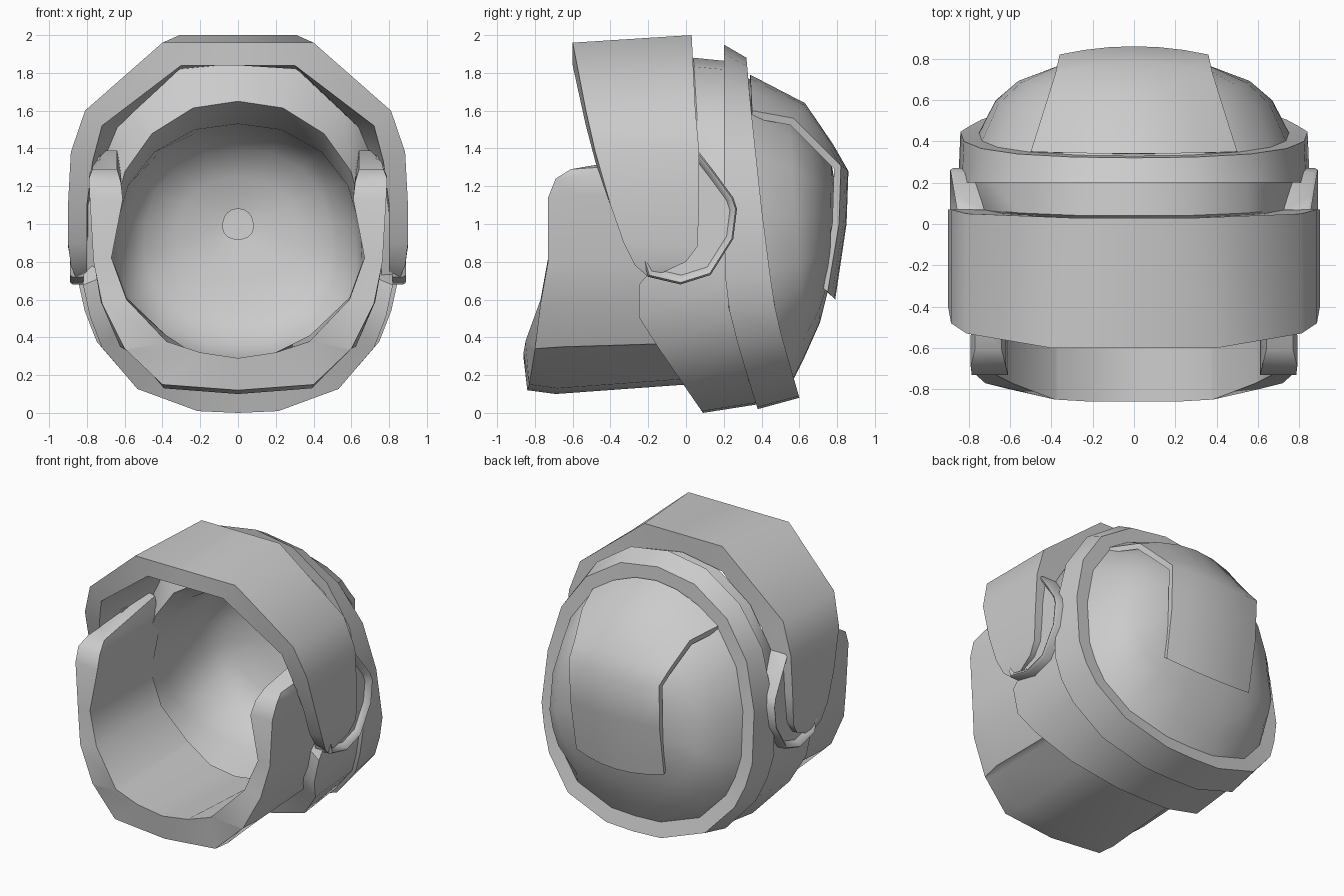
import bpy, bmesh, math
from mathutils import Vector

cube = bpy.data.objects.get("Cube")
if cube:
    bpy.data.objects.remove(cube, do_unlink=True)

grey = bpy.data.materials.new("plain grey")
grey.use_nodes = True
colour = (0.6, 0.6, 0.6, 1)
grey.diffuse_color = colour
grey.node_tree.nodes["Principled BSDF"].inputs["Base Color"].default_value = colour


def loft(name, rows, ring=False, caps=False):
    """Skin a series of closed loops that share one point count."""
    bm = bmesh.new()
    grid = [[bm.verts.new(p) for p in row] for row in rows]
    n = len(grid[0])
    pairs = list(zip(grid, grid[1:]))
    if ring:
        pairs.append((grid[-1], grid[0]))
    for a, b in pairs:
        for i in range(n):
            j = (i + 1) % n
            bm.faces.new((a[i], a[j], b[j], b[i]))
    if caps:
        bm.faces.new(grid[0][::-1])
        bm.faces.new(grid[-1])
    bmesh.ops.recalc_face_normals(bm, faces=bm.faces)
    mesh = bpy.data.meshes.new(name)
    bm.to_mesh(mesh)
    bm.free()
    obj = bpy.data.objects.new(name, mesh)
    bpy.context.collection.objects.link(obj)
    mesh.materials.append(grey)
    bpy.ops.object.select_all(action='DESELECT')
    obj.select_set(True)
    bpy.context.view_layer.objects.active = obj
    bpy.ops.object.shade_smooth_by_angle(angle=math.radians(46))


def lookup(z, table):
    """Depth at a height, linear between (height, depth) pairs."""
    if z <= table[0][0]:
        return table[0][1]
    for (z0, y0), (z1, y1) in zip(table, table[1:]):
        if z <= z1:
            return y0 + (y1 - y0) * (z - z0) / (z1 - z0)
    return table[-1][1]


# Half outline of the head opening, in units of half width and half height
HALF = [(0, 1), (.35, .95), (.67, .76), (.88, .48), (.98, .12), (1, -.28),
        (.955, -.46), (.88, -.63), (.65, -.865), (.26, -.99), (0, -1)]
OUTLINE = HALF + [(-x, z) for x, z in HALF[-2:0:-1]]


def hoop(width, top, bottom, table):
    mid, half = (top + bottom) / 2, (top - bottom) / 2
    return [(x * width, lookup(mid + z * half, table), mid + z * half) for x, z in OUTLINE]


def mirrored(rows):
    """Rows run from one end to the centre; add the other side."""
    other = [[(-x, y, z) for x, y, z in row] for row in rows[-2::-1]]
    return rows + other


# Tilted ring around the back of the head
ring_front = [(.02, .38), (.3, .29), (.62, .21), (1.2, .2)]
ring_back = [(.08, .6), (.5, .48), (.9, .42), (1.65, .34), (1.88, .32)]
dome_base = hoop(.75, 1.77, .18, ring_back)
loft("rear_ring", [
    hoop(.85, 1.95, .02, ring_front),
    hoop(.84, 1.88, .08, ring_back),
    dome_base,
    hoop(.76, 1.82, .14, ring_front)], ring=True)

# Main shell: outer band, brow face and the bowl-shaped lining
shell_front = [(0, .09), (.13, 0), (.35, -.15), (.5, -.25), (.68, -.25), (1.05, .07), (1.38, .07), (1.87, .04)]
loft("main_shell", [
    hoop(.82, 1.86, .05, [(z, y + .04) for z, y in ring_front]),
    hoop(.82, 1.88, 0, shell_front),
    hoop(.68, 1.65, .22, [(.2, .05), (.5, -.2), (.75, -.2), (1.3, -.08), (1.65, -.08)]),
    hoop(.66, 1.53, .28, [(.28, .3), (.8, .08), (1.1, .02), (1.53, .15)]),
    hoop(.63, 1.51, .36, [(.36, .56), (1.51, .45)]),
    hoop(.5, 1.4, .52, [(.52, .65), (1.4, .62)]),
    hoop(.32, 1.25, .7, [(.7, .7), (1.25, .71)]),
    hoop(.08, 1.08, .92, [(1, .74)])])

# Rounded back of the head
loft("back_dome", [
    dome_base,
    hoop(.67, 1.63, .3, [(.3, .63), (1.63, .54)]),
    hoop(.56, 1.5, .48, [(.48, .71), (1.5, .66)]),
    hoop(.37, 1.32, .68, [(.68, .76), (1.32, .77)]),
    hoop(.1, 1.1, .9, [(.9, .8), (1.1, .81)])])

# Raised panel down the centre of the dome: (centre y, z, half width, edge y, z)
panel = []
pivot = Vector((0, .3, 1.05))
for cy, cz, w, ey, ez in [(.34, 1.79, .5, .35, 1.6), (.63, 1.64, .43, .57, 1.56),
                          (.78, 1.42, .38, .73, 1.4), (.86, 1.28, .36, .82, 1.31),
                          (.85, 1.0, .355, .81, 1.0), (.79, .6, .35, .75, .64)]:
    outer = []
    for i in range(-3, 4):
        u = i / 3
        outer.append(Vector((w * u, cy + (ey - cy) * u * u, cz + (ez - cz) * u * u)))
    inner = [pivot + (p - pivot) * .93 for p in outer]
    for p, q in zip(outer, inner):
        q.x = p.x
    panel.append(outer + inner[::-1])
loft("back_panel", panel, caps=True)

# Raised visor band, ear to crown: front (x, y, z), back, inner back (x, z), inner front (x, z)
visor = []
for front, back, (xb, zb), (xf, zf) in [
        ((.86, -.2, .72), (.86, -.15, .73), (.8, .74), (.8, .74)),
        ((.885, -.27, .78), (.885, 0, .8), (.8, .8), (.8, .8)),
        ((.9, -.33, .9), (.9, .06, .88), (.8, .9), (.8, .9)),
        ((.9, -.4, 1.1), (.9, .07, 1.1), (.77, 1.1), (.8, 1.1)),
        ((.885, -.48, 1.38), (.885, .07, 1.38), (.7, 1.36), (.77, 1.33)),
        ((.81, -.53, 1.6), (.81, .05, 1.6), (.64, 1.51), (.72, 1.52)),
        ((.4, -.6, 1.96), (.31, .03, 2), (.31, 1.82), (.3, 1.84)),
        ((0, -.6, 1.96), (0, .03, 2), (0, 1.85), (0, 1.84))]:
    visor.append([front, back, (xb, back[1], zb), (xf, front[1], zf)])
loft("visor_band", mirrored(visor), caps=True)

# Jaw guard: outer and inner points of its front rim, from cheek top to chin,
# with the rise of the back edge and the width of the side behind the rim
jaw = []
for (xo, yo, zo), (xi, yi, zi), rise, spread in [
        ((.77, -.61, 1.29), (.64, -.61, 1.29), .1, 1),
        ((.79, -.69, 1.24), (.62, -.69, 1.22), .05, 1),
        ((.785, -.73, 1.14), (.61, -.73, 1.13), .01, 1),
        ((.765, -.73, .8), (.67, -.73, .82), .01, 1),
        ((.72, -.77, .58), (.59, -.77, .6), .01, 1.01),
        ((.6, -.8, .34), (.38, -.85, .38), .03, 1.04),
        ((.59, -.8, .33), (.37, -.85, .375), .03, .97),
        ((.4, -.83, .15), (.2, -.86, .32), .03, .98),
        ((0, -.84, .12), (0, -.86, .29), .03, 1)]:
    low = zo < .3
    jaw.append([
        (xo, yo, zo),
        (xo * spread, yo + .15, zo - .02 if low else zo + .01),
        (xo * spread * .97, 0, zo + rise),
        (xi, -.03, zi - .03 if low else zi + rise),
        (xi, yi, zi)])
loft("jaw_guard", mirrored(jaw), caps=True)

# Ear pieces behind the lower ends of the visor, dished inside a raised lip
EAR = [(.07, 1.38), (.14, 1.29), (.25, 1.14), (.27, 1.08), (.25, .92), (.13, .73),
       (-.03, .68), (-.2, .72), (-.26, .92), (-.3, 1.1), (-.28, 1.36)]
for side, sign in (("left", 1), ("right", -1)):
    rows = []
    for x, s in ((.76, 1), (.875, 1), (.89, .97), (.885, .93), (.85, .86)):
        rows.append([(sign * (x - max(0, z - 1.1) * .12), y * s, 1.03 + (z - 1.03) * s)
                     for y, z in EAR])
    loft(side + "_ear_piece", rows, caps=True)
